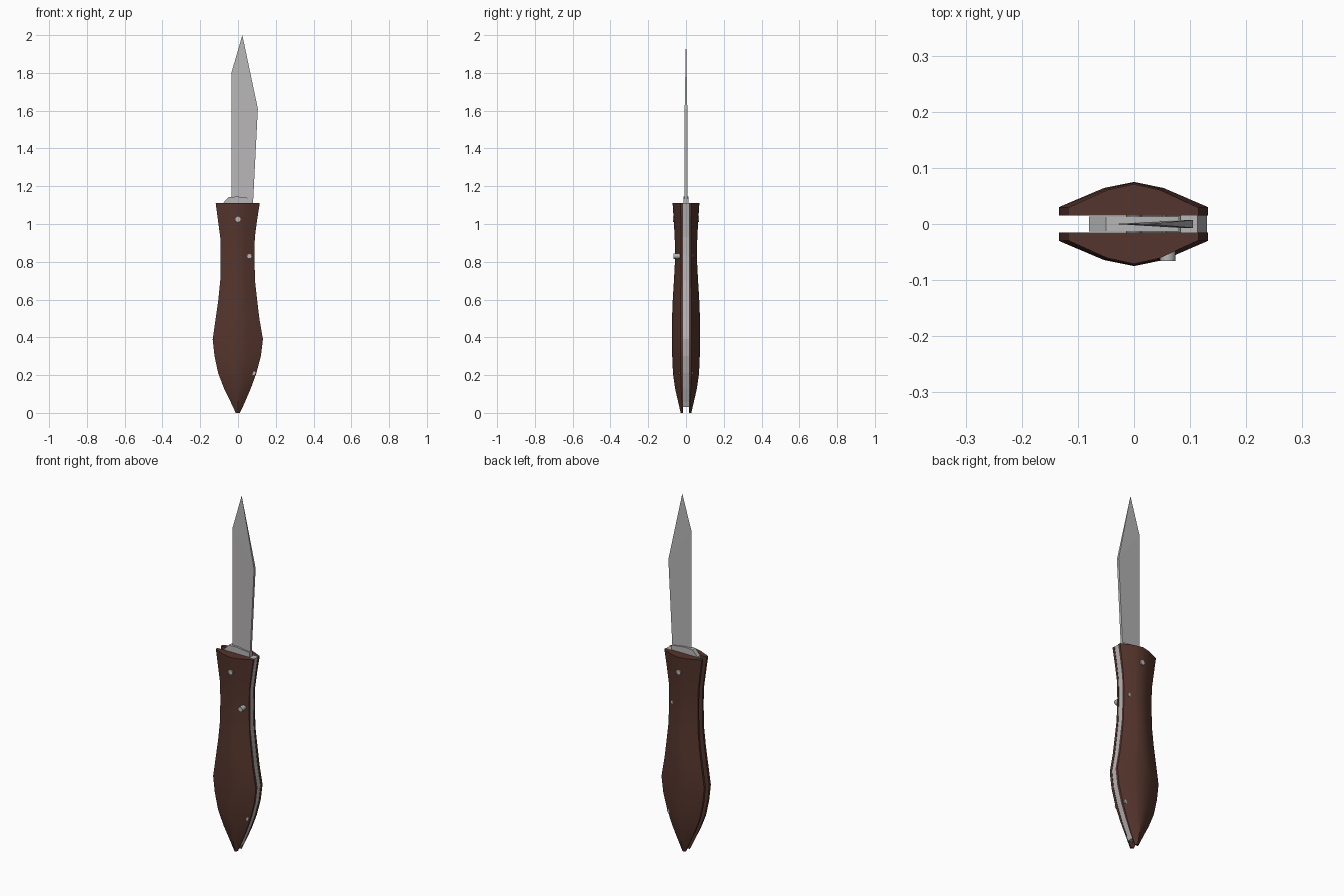
import bpy, bmesh, math
from mathutils import Matrix

if "Cube" in bpy.data.objects:
    bpy.data.objects.remove(bpy.data.objects["Cube"], do_unlink=True)


def material(name, colour):
    m = bpy.data.materials.new(name)
    m.use_nodes = True
    m.diffuse_color = (*colour, 1)
    m.node_tree.nodes["Principled BSDF"].inputs["Base Color"].default_value = (*colour, 1)
    return m


WOOD = material("dark brown wood", (0.09, 0.036, 0.026))
STEEL = material("steel", (0.48, 0.47, 0.47))


def make(name, bm, mat, smooth=None):
    bmesh.ops.recalc_face_normals(bm, faces=bm.faces)
    mesh = bpy.data.meshes.new(name)
    bm.to_mesh(mesh)
    bm.free()
    ob = bpy.data.objects.new(name, mesh)
    bpy.context.collection.objects.link(ob)
    mesh.materials.append(mat)
    if smooth:
        bpy.ops.object.select_all(action='DESELECT')
        ob.select_set(True)
        bpy.context.view_layer.objects.active = ob
        bpy.ops.object.shade_smooth_by_angle(angle=math.radians(smooth))
    return ob


def loft(name, sections, mat, smooth=None):
    """Skin closed rings of points and cap both ends."""
    bm = bmesh.new()
    rings = [[bm.verts.new(p) for p in s] for s in sections]
    n = len(rings[0])
    for a, b in zip(rings, rings[1:]):
        for i in range(n):
            j = (i + 1) % n
            bm.faces.new((a[i], a[j], b[j], b[i]))
    bm.faces.new(rings[0])
    bm.faces.new(rings[-1])
    return make(name, bm, mat, smooth)


def plate(name, outline, half, mat):
    return loft(name, [[(x, y, z) for x, z in outline] for y in (-half, half)], mat)


def pin(name, x, z, y0, y1, radius):
    bm = bmesh.new()
    place = Matrix.Translation((x, (y0 + y1) / 2, z)) @ Matrix.Rotation(math.pi / 2, 4, 'X')
    bmesh.ops.create_cone(bm, cap_ends=True, segments=12, radius1=radius, radius2=radius,
                          depth=y1 - y0, matrix=place)
    return make(name, bm, STEEL, 40)


# Handle stations: height, right edge, left edge, half thickness
SLOT = 0.015
STATIONS = [
    (0.0, -0.012, 0.010, 0.028), (0.06, -0.040, 0.038, 0.042),
    (0.13, -0.074, 0.068, 0.058), (0.21, -0.105, 0.097, 0.069),
    (0.30, -0.124, 0.121, 0.073), (0.39, -0.134, 0.132, 0.075),
    (0.50, -0.118, 0.113, 0.074), (0.60, -0.104, 0.101, 0.070),
    (0.70, -0.094, 0.090, 0.064), (0.83, -0.092, 0.087, 0.057),
    (0.93, -0.094, 0.089, 0.060), (1.02, -0.106, 0.101, 0.065),
    (1.11, -0.118, 0.115, 0.071),
]

# Two handle scales with a ridged cross-section
for side, label in ((-1, "front"), (1, "back")):
    sections = []
    for z, x0, x1, t in STATIONS:
        edge = SLOT + (t - SLOT) * 0.25
        shoulder = SLOT + (t - SLOT) * 0.82
        ring = [(x0, SLOT), (x0, edge), (x0 * 0.4, shoulder), (0, t),
                (x1 * 0.4, shoulder), (x1, edge), (x1, SLOT)]
        sections.append([(x, side * y, z) for x, y in ring])
    loft(label + "_handle_scale", sections, WOOD, 30)

# Spine strip filling the slot along one edge
strip = []
for z, x0, x1, t in STATIONS:
    z, x1 = (0.03, 0.025) if z == 0 else (z, x1 - 0.002)
    inner = max(x1 - 0.03, 0.0)
    strip.append([(inner, -SLOT, z), (x1, -SLOT, z), (x1, SLOT, z), (inner, SLOT, z)])
loft("spine_strip", strip, STEEL)

# Blade tang rising out of the slot
plate("blade_tang", [(-0.08, 0.95), (-0.08, 1.11), (-0.05, 1.143), (0.0, 1.145),
                     (0.08, 1.135), (0.08, 0.95)], 0.013, STEEL)

# Wedge blade: keen on the right edge, thick along the spine
bm = bmesh.new()
keen = [bm.verts.new((-0.035, 0, z)) for z in (1.12, 1.80)]
tip = bm.verts.new((0.023, 0, 2.0))
base, belly = [[bm.verts.new((x, y, z)) for y in (-0.007, 0.007)]
               for x, z in ((0.08, 1.12), (0.105, 1.61))]
for i in (0, 1):
    bm.faces.new((keen[0], base[i], belly[i], keen[1]))
    bm.faces.new((keen[1], belly[i], tip))
bm.faces.new((base[0], base[1], belly[1], belly[0]))
bm.faces.new((belly[0], belly[1], tip))
bm.faces.new((keen[0], base[0], base[1]))
make("blade", bm, STEEL)

# Pins through the handle and the raised thumb button
pin("pivot_pin", 0.0, 1.025, -0.069, 0.069, 0.014)
pin("middle_pin", 0.06, 0.83, -0.03, 0.040, 0.010)
pin("tail_pin", 0.083, 0.21, -0.038, 0.038, 0.010)
pin("thumb_button", 0.06, 0.83, -0.066, -0.02, 0.014)
